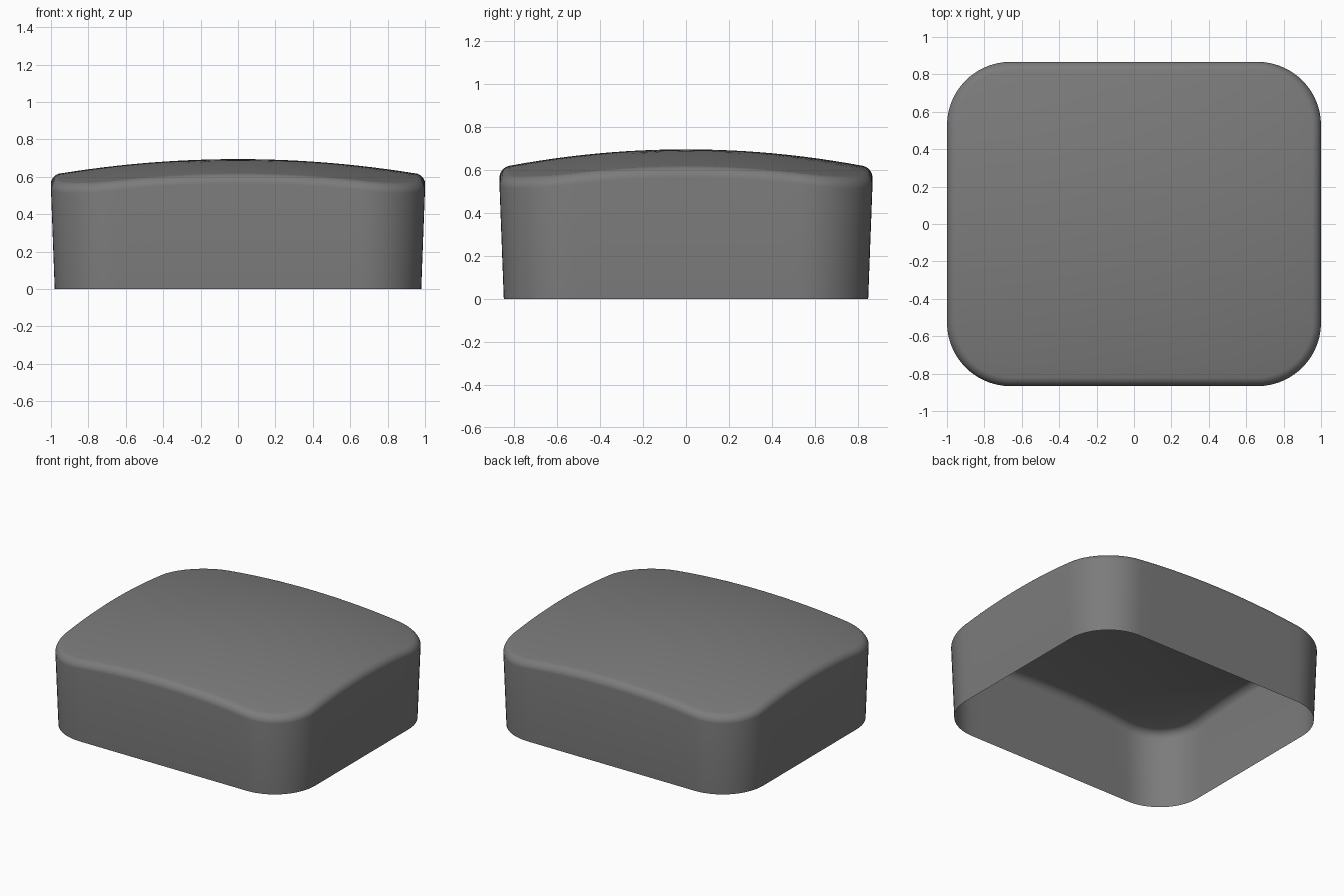
import bpy, bmesh, math

cube = bpy.data.objects.get("Cube")
if cube:
    bpy.data.objects.remove(cube, do_unlink=True)

HALF_X, HALF_Y, CORNER = 1.0, 0.867, 0.34
FILLET, DRAFT = 0.045, 0.02
CORNER_STEPS, EDGE_STEPS = 14, 14


def dome(x, y):
    """Height of the gently crowned top."""
    return 0.695 - 0.08 * ((x / 0.97) ** 2 + (y / 0.84) ** 2)


def outline(inset):
    """Rounded rectangle, counter-clockwise, with subdivided straight edges."""
    r = CORNER - inset
    cx, cy = HALF_X - CORNER, HALF_Y - CORNER
    pts = []
    for i, (sx, sy) in enumerate([(1, 1), (-1, 1), (-1, -1), (1, -1)]):
        for k in range(CORNER_STEPS + 1):
            a = math.pi / 2 * (i + k / CORNER_STEPS)
            pts.append((sx * cx + r * math.cos(a), sy * cy + r * math.sin(a)))
    full = []
    for i, p in enumerate(pts):
        full.append(p)
        if i % (CORNER_STEPS + 1) == CORNER_STEPS:
            q = pts[(i + 1) % len(pts)]
            for k in range(1, EDGE_STEPS):
                t = k / EDGE_STEPS
                full.append((p[0] + (q[0] - p[0]) * t, p[1] + (q[1] - p[1]) * t))
    return full


# Rings from the open bottom rim, up the drafted wall and over the fillet
rings = [[(x, y, 0) for x, y in outline(DRAFT)]]
for k in range(7):
    a = math.radians(84) * k / 6
    drop = FILLET * (1 - math.sin(a))
    rings.append([(x, y, dome(x, y) - drop)
                  for x, y in outline(FILLET * (1 - math.cos(a)))])

# Rings shrinking across the crowned top
rim = outline(FILLET)
for k in range(12):
    s = 1 - k / 12
    rings.append([(x * s, y * s, dome(x * s, y * s)) for x, y in rim])

bm = bmesh.new()
loops = [[bm.verts.new(p) for p in ring] for ring in rings]
n = len(rim)
for low, high in zip(loops, loops[1:]):
    for i in range(n):
        j = (i + 1) % n
        bm.faces.new((low[i], low[j], high[j], high[i]))
centre = bm.verts.new((0, 0, dome(0, 0)))
for i in range(n):
    bm.faces.new((loops[-1][i], loops[-1][(i + 1) % n], centre))

mesh = bpy.data.meshes.new("keycap_shell")
bm.to_mesh(mesh)
bm.free()
shell = bpy.data.objects.new("keycap_shell", mesh)
bpy.context.collection.objects.link(shell)

# Single dark grey plastic
grey = bpy.data.materials.new("dark_grey")
grey.use_nodes = True
colour = (0.2, 0.2, 0.2, 1)
grey.diffuse_color = colour
grey.node_tree.nodes["Principled BSDF"].inputs["Base Color"].default_value = colour
mesh.materials.append(grey)

bpy.context.view_layer.objects.active = shell
shell.select_set(True)
bpy.ops.object.shade_smooth_by_angle(angle=math.radians(40))
